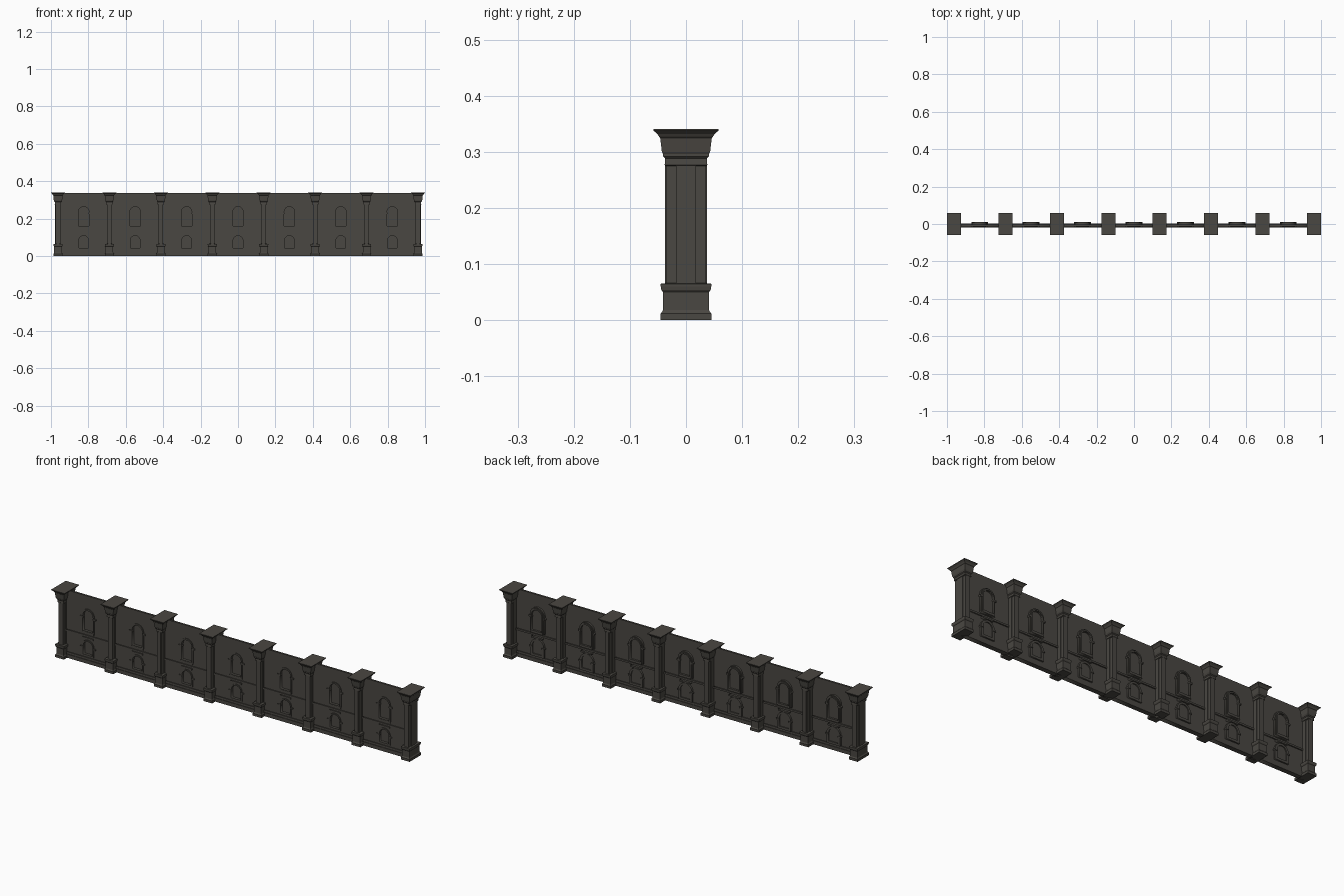
import bpy, bmesh, math

if "Cube" in bpy.data.objects:
    bpy.data.objects.remove(bpy.data.objects["Cube"])

stone = bpy.data.materials.new("dark_stone")
stone.diffuse_color = (0.068, 0.063, 0.054, 1)
stone.use_nodes = True
stone.node_tree.nodes["Principled BSDF"].inputs["Base Color"].default_value = stone.diffuse_color
PITCH = 0.275
BAYS = [(i - 3) * PITCH for i in range(7)]
PIERS = [(i - 3.5) * PITCH for i in range(8)]


def repeat(name, mesh, xs, loc=(0, 0, 0), rx=0):
    """Place linked copies of a mesh along x."""
    if not mesh.materials:
        mesh.materials.append(stone)
    for i, x in enumerate(xs):
        ob = bpy.data.objects.new(f"{name}_{i + 1}", mesh)
        ob.location = (x, loc[1], loc[2])
        ob.rotation_euler = (rx, 0, 0)
        bpy.context.collection.objects.link(ob)


def stack(name, rings, xs):
    """Stacked rectangular sections (half x, half y, z)."""
    bm = bmesh.new()
    loops = [[bm.verts.new((sx * hx, sy * hy, z))
              for sx, sy in ((-1, -1), (1, -1), (1, 1), (-1, 1))] for hx, hy, z in rings]
    for a, b in zip(loops, loops[1:]):
        for k in range(4):
            n = (k + 1) % 4
            bm.faces.new((a[k], a[n], b[n], b[k]))
    bm.faces.new(loops[0][::-1])
    bm.faces.new(loops[-1])
    me = bpy.data.meshes.new(name)
    bm.to_mesh(me)
    bm.free()
    repeat(name, me, xs)


def plate(name, outlines, y0, y1, xs):
    """Upright plate with holes: filled 2D outlines in x/z, thick from y0 to y1."""
    cu = bpy.data.curves.new(name, 'CURVE')
    cu.dimensions = '2D'
    cu.fill_mode = 'BOTH'
    cu.extrude = (y1 - y0) / 2
    for pts in outlines:
        sp = cu.splines.new('POLY')
        sp.points.add(len(pts) - 1)
        for p, (x, z) in zip(sp.points, pts):
            p.co = (x, z, 0, 1)
        sp.use_cyclic_u = True
    tmp = bpy.data.objects.new(name + "_outline", cu)
    bpy.context.collection.objects.link(tmp)
    bpy.context.view_layer.update()
    dg = bpy.context.evaluated_depsgraph_get()
    me = bpy.data.meshes.new_from_object(tmp.evaluated_get(dg))
    bpy.data.objects.remove(tmp)
    repeat(name, me, xs, (0, (y0 + y1) / 2, 0), math.pi / 2)


def rect(x0, x1, z0, z1):
    return [(x0, z0), (x1, z0), (x1, z1), (x0, z1)]


def arch(w, z0, top, n=12):
    spring = top - w
    return [(-w, z0), (w, z0)] + [(w * math.cos(math.pi * i / n),
                                   spring + w * math.sin(math.pi * i / n)) for i in range(n + 1)]


# Piers: plinth, shaft and flared capital
D = 0.0205
profile = [(.045, 0), (.045, .012), (.042, .016), (.041, .018), (.041, .05), (.044, .054),
           (.045, .060), (.045, .065), (.036, .066), (.036, .275), (.038, .277),
           (.037, .288), (.041, .292), (.041, .296), (.043, .300), (.046, .325),
           (.048, .327), (.051, .332), (.058, .338), (.058, .341)]
shaft = profile.index((.036, .066))
rings = [(h - D - (.003 if shaft <= i <= shaft + 1 else 0), h, z) for i, (h, z) in enumerate(profile)]
stack("pier", rings, PIERS)
stack("pier_side_strip", [(.0155, .018, .06), (.0155, .018, .277)], PIERS)
stack("pier_face_strip", [(.008, .0375, .06), (.008, .0375, .277)], PIERS)

# Wall bays with arched niches cut through the front skin
up_hole, low_hole = arch(.028, .160, .264), arch(.026, .042, .109)
plate("wall_bay", [rect(-PITCH / 2, PITCH / 2, 0, .337), up_hole, low_hole], -.013, -.003, BAYS)
plate("upper_niche_back", [arch(.032, .155, .268)], -.003, .002, BAYS)
plate("lower_niche_back", [arch(.030, .038, .113)], -.003, .002, BAYS)

# Window surrounds, front and back
plate("upper_arch_front", [arch(.035, .155, .272), up_hole], -.017, -.012, BAYS)
plate("lower_arch_front", [arch(.033, .036, .116), low_hole], -.017, -.012, BAYS)
plate("upper_arch_back", [arch(.040, .150, .277), arch(.028, .160, .264)], -.004, .007, BAYS)
plate("lower_arch_back", [arch(.038, .030, .119), arch(.026, .042, .109)], -.004, .007, BAYS)
plate("upper_arch_moulding", [arch(.035, .154, .272), arch(.029, .160, .265)], .004, .012, BAYS)

# Sills, imposts and string courses
plate("upper_sill", [rect(-.034, .034, .148, .158)], -.018, .012, BAYS)
plate("sill_block", [rect(-.030, .030, .121, .129)], -.018, .010, BAYS)
for side, s in (("left", -1), ("right", 1)):
    a, b = sorted((s * .027, s * .045))
    plate("impost_" + side, [rect(a, b, .224, .232)], -.018, .010, BAYS)
    a, b = sorted((s * .026, s * .042))
    plate("lower_impost_" + side, [rect(a, b, .074, .081)], -.018, .010, BAYS)
plate("string_course", [rect(-PITCH / 2, PITCH / 2, .132, .141)], -.018, .003, BAYS)

# Skirting along the foot of the wall
plate("skirting", [rect(-PITCH / 2, PITCH / 2, 0, .018)], -.020, .004, BAYS)
plate("skirting_moulding", [rect(-PITCH / 2, PITCH / 2, .018, .029)], -.017, .001, BAYS)
